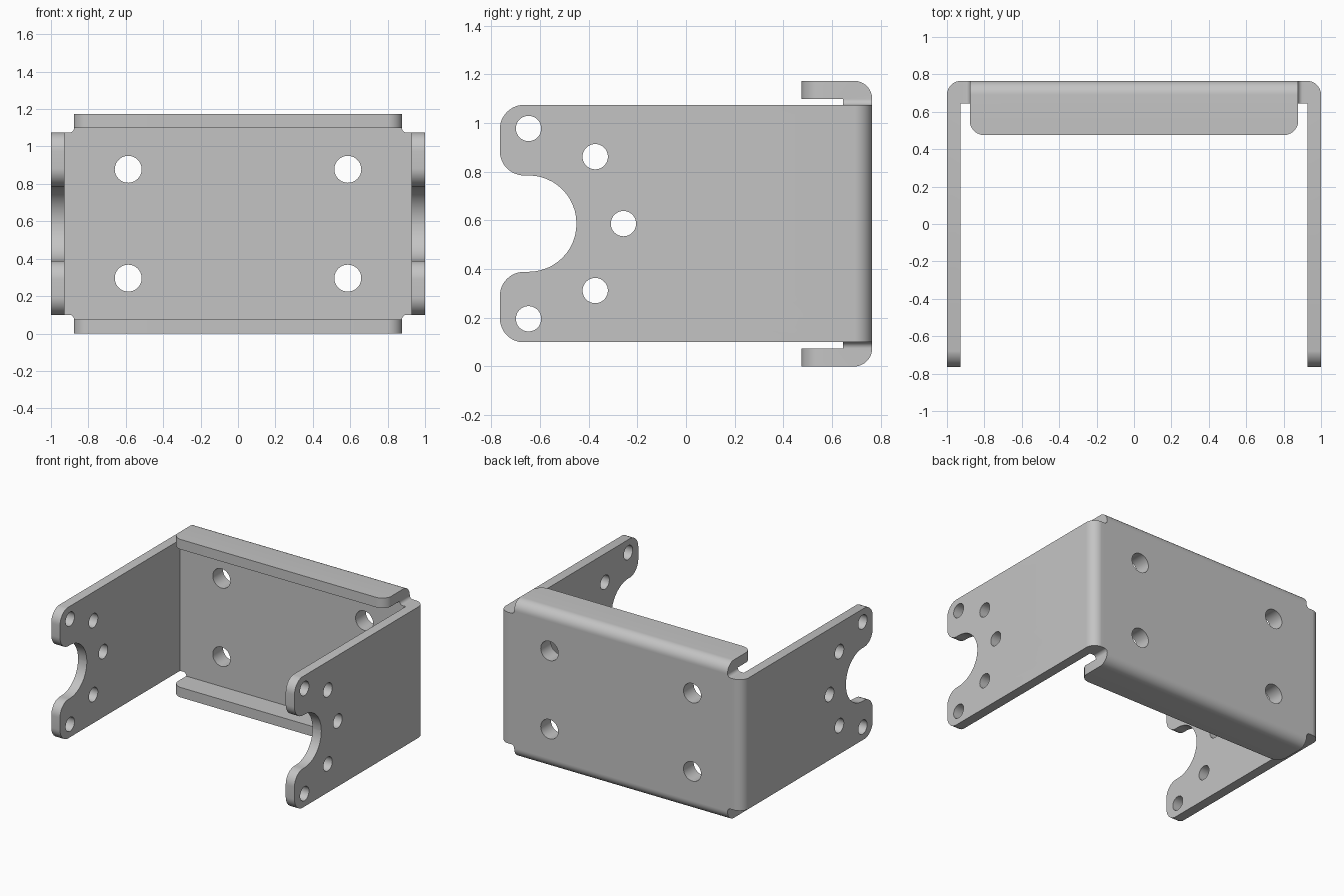
import bpy, bmesh, math
from mathutils import Vector

if "Cube" in bpy.data.objects:
    bpy.data.objects.remove(bpy.data.objects["Cube"], do_unlink=True)

W, D, H = 1.0, 0.765, 1.174     # half width, half depth, height
T = 0.074                       # sheet thickness
SIDE_LO, SIDE_HI = 0.1, 1.074   # side plate height range
TAB_X = 0.877                   # half width of the flanges
BACK_Y = 0.645                  # inner face of the back plate
BEND = 0.075


def rounded(points, steps=12):
    """Outline from (a, b) or (a, b, radius) corners."""
    out, n = [], len(points)
    for i, pt in enumerate(points):
        p = Vector(pt[:2])
        if len(pt) < 3:
            out.append(p)
            continue
        u = (Vector(points[i - 1][:2]) - p).normalized()
        v = (Vector(points[(i + 1) % n][:2]) - p).normalized()
        half, r = u.angle(v) / 2, pt[2]
        c = p + (u + v).normalized() * r / math.sin(half)
        s = p + u * r / math.tan(half) - c
        e = p + v * r / math.tan(half) - c
        a0 = math.atan2(s.y, s.x)
        turn = (math.atan2(e.y, e.x) - a0 + math.pi) % math.tau - math.pi
        for k in range(steps + 1):
            a = a0 + turn * k / steps
            out.append(c + Vector((math.cos(a), math.sin(a))) * r)
    return out


def circle(a, b, r, n=40):
    return [Vector((a + r * math.cos(math.tau * i / n),
                    b + r * math.sin(math.tau * i / n))) for i in range(n)]


def prism(name, axis, outline, lo, hi):
    """Extrude a flat outline along the given axis."""
    place = {"x": lambda p: (lo, p.x, p.y),
             "y": lambda p: (p.x, lo, p.y),
             "z": lambda p: (p.x, p.y, lo)}[axis]
    shift = Vector([(hi - lo) * (axis == k) for k in "xyz"])
    bm = bmesh.new()
    face = bm.faces.new([bm.verts.new(place(p)) for p in outline])
    grown = bmesh.ops.extrude_face_region(bm, geom=[face], use_keep_orig=True)["geom"]
    bmesh.ops.translate(bm, vec=shift,
                        verts=[g for g in grown if isinstance(g, bmesh.types.BMVert)])
    bmesh.ops.recalc_face_normals(bm, faces=bm.faces)
    mesh = bpy.data.meshes.new(name)
    bm.to_mesh(mesh)
    bm.free()
    obj = bpy.data.objects.new(name, mesh)
    bpy.context.collection.objects.link(obj)
    return obj


def carve(target, cutter, operation="DIFFERENCE"):
    cutter.hide_render = True
    mod = target.modifiers.new("carve", "BOOLEAN")
    mod.operation, mod.solver, mod.object = operation, "EXACT", cutter
    bpy.context.view_layer.objects.active = target
    bpy.ops.object.modifier_apply(modifier=mod.name)
    bpy.data.objects.remove(cutter, do_unlink=True)


# Front silhouette with small relief fillets at the four corners
far, fil = 1.1, 0.025
bracket = prism("bracket", "y", rounded([
    (-far, SIDE_LO), (-TAB_X, SIDE_LO, fil), (-TAB_X, -0.1), (TAB_X, -0.1),
    (TAB_X, SIDE_LO, fil), (far, SIDE_LO), (far, SIDE_HI), (TAB_X, SIDE_HI, fil),
    (TAB_X, 1.3), (-TAB_X, 1.3), (-TAB_X, SIDE_HI, fil), (-far, SIDE_HI)]), -1, 0.9)

# Rounded vertical bends
carve(bracket, prism("bend_outline", "z", rounded([
    (-W, -2), (W, -2), (W, D + 0.0003, BEND), (-W, D + 0.0003, BEND)]), -1, 2), "INTERSECT")

# Side outline: forked ends with a round recess, and the flange bends
mid, gap, end = H / 2, 0.198, 0.1
carve(bracket, prism("side_outline", "x", rounded([
    (-D, SIDE_LO, end), (0.2, SIDE_LO - 0.01), (0.2, 0), (D, 0, BEND),
    (D, H, BEND), (0.2, H), (0.2, SIDE_HI + 0.01), (-D, SIDE_HI, end),
    (-D, mid + gap, end), (-0.45, mid + gap, 0.197),
    (-0.45, mid - gap, 0.197), (-D, mid - gap, end)]), -2, 2), "INTERSECT")

# Hollow between the plates
inner = W - T + 0.002
carve(bracket, prism("hollow", "z", rounded([
    (-inner, -2), (inner, -2), (inner, BACK_Y), (-inner, BACK_Y)]), T, H - T))

# Front edge of both flanges, with rounded corners
edge = TAB_X + 0.0005
carve(bracket, prism("flange_edge", "z", rounded([
    (-0.9, -2), (0.9, -2), (0.9, 0.6), (0.88, 0.6), (edge, 0.475, 0.08),
    (-edge, 0.475, 0.08), (-0.88, 0.6), (-0.9, 0.6)]), -1, 2))

# Screw holes through the side plates and the back plate
for y, dz in [(-0.647, 0.391), (-0.373, 0.275), (-0.257, 0)]:
    for z in {mid - dz, mid + dz}:
        carve(bracket, prism("side_hole", "x", circle(y, z, 0.052), -2, 2))
for x in (-0.587, 0.587):
    for z in (mid - 0.291, mid + 0.291):
        carve(bracket, prism("back_hole", "y", circle(x, z, 0.072), 0.3, 1))

# Grey metal
metal = bpy.data.materials.new("grey_metal")
metal.use_nodes = True
colour = (0.55, 0.55, 0.55, 1)
metal.diffuse_color = colour
metal.node_tree.nodes["Principled BSDF"].inputs["Base Color"].default_value = colour
bracket.data.materials.clear()
bracket.data.materials.append(metal)
for poly in bracket.data.polygons:
    poly.material_index = 0

bpy.ops.object.select_all(action="DESELECT")
bracket.select_set(True)
bpy.context.view_layer.objects.active = bracket
bpy.ops.object.shade_smooth_by_angle(angle=math.radians(30))
